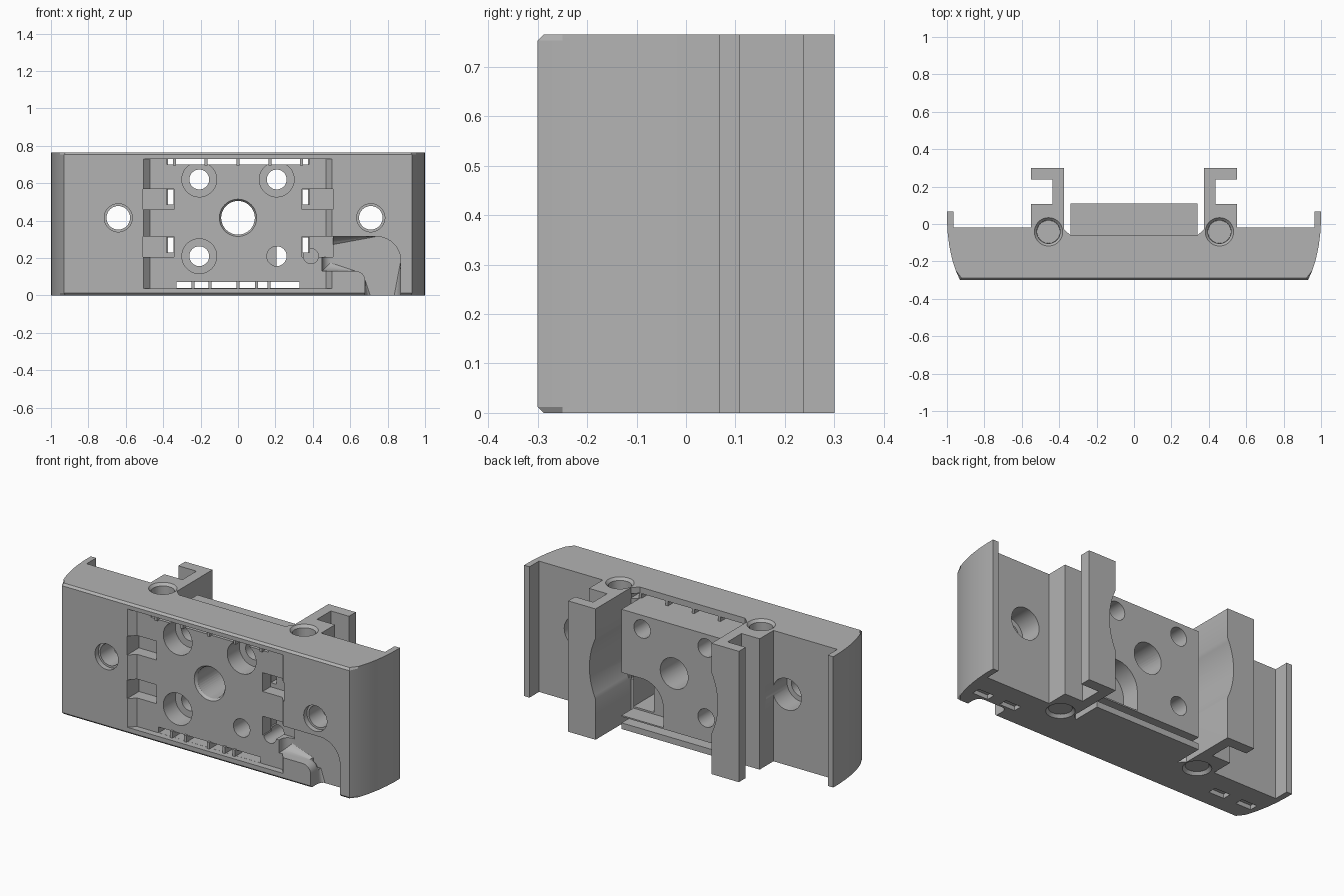
import bpy, bmesh, math
from mathutils import Matrix, Vector

cube = bpy.data.objects.get("Cube")
if cube:
    bpy.data.objects.remove(cube, do_unlink=True)

H = 0.765      # overall height
MID = 0.415    # height of the central bore

grey = bpy.data.materials.new("plain grey")
grey.use_nodes = True
grey.diffuse_color = (0.45, 0.45, 0.45, 1)
grey.node_tree.nodes["Principled BSDF"].inputs["Base Color"].default_value = (0.45, 0.45, 0.45, 1)


def finish(name, bm):
    bmesh.ops.recalc_face_normals(bm, faces=bm.faces)
    mesh = bpy.data.meshes.new(name)
    bm.to_mesh(mesh)
    bm.free()
    mesh.materials.append(grey)
    ob = bpy.data.objects.new(name, mesh)
    bpy.context.collection.objects.link(ob)
    return ob


def box(name, x0, x1, y0, y1, z0, z1):
    bm = bmesh.new()
    bmesh.ops.create_cube(bm, size=1)
    for v in bm.verts:
        v.co = Vector(((x0 + x1) / 2 + v.co.x * (x1 - x0),
                       (y0 + y1) / 2 + v.co.y * (y1 - y0),
                       (z0 + z1) / 2 + v.co.z * (z1 - z0)))
    return finish(name, bm)


def rod(name, start, end, r0, r1=None, sides=48):
    """Cylinder or cone between two points."""
    a, b = Vector(start), Vector(end)
    bm = bmesh.new()
    turn = (b - a).to_track_quat('Z', 'Y').to_matrix().to_4x4()
    bmesh.ops.create_cone(bm, cap_ends=True, segments=sides, radius1=r0,
                          radius2=r0 if r1 is None else r1, depth=(b - a).length,
                          matrix=Matrix.Translation((a + b) / 2) @ turn)
    return finish(name, bm)


def prism(name, points, low, high, axis='Z', bevel=0, far_bevel=0):
    """Extrude an outline along Z or Y, optionally rounding its end edges."""
    def place(p, h):
        return (p[0], p[1], h) if axis == 'Z' else (p[0], h, p[1])
    bm = bmesh.new()
    a = [bm.verts.new(place(p, low)) for p in points]
    b = [bm.verts.new(place(p, high)) for p in points]
    bm.faces.new(a)
    far = bm.faces.new(b)
    n = len(points)
    for i in range(n):
        bm.faces.new((a[i], a[(i + 1) % n], b[(i + 1) % n], b[i]))
    if bevel:
        ends = [e for e in bm.edges if abs(e.verts[0].co.z - e.verts[1].co.z) < 1e-6
                and min(v.co.y for v in e.verts) < -0.021]
        bmesh.ops.bevel(bm, geom=ends, offset=bevel, segments=1, affect='EDGES')
    if far_bevel:
        bmesh.ops.bevel(bm, geom=list(far.edges), offset=far_bevel, segments=5,
                        profile=0.5, affect='EDGES')
    return finish(name, bm)


def arc(cx, cy, r, a0, a1, steps=10):
    return [(cx + r * math.cos(math.radians(a0 + (a1 - a0) * i / steps)),
             cy + r * math.sin(math.radians(a0 + (a1 - a0) * i / steps)))
            for i in range(steps + 1)]


def combine(target, tool, how):
    m = target.modifiers.new(how, 'BOOLEAN')
    m.object, m.operation, m.solver = tool, how, 'EXACT'
    bpy.context.view_layer.objects.active = target
    bpy.ops.object.modifier_apply(modifier=m.name)
    bpy.data.objects.remove(tool, do_unlink=True)


def cut(target, tool):
    combine(target, tool, 'DIFFERENCE')


# Main housing: bowed ends with thin rear lips
side = [(0.93, -0.3), (0.953, -0.25), (0.972, -0.19), (0.987, -0.12), (0.996, -0.05),
        (1.0, 0.02), (1.0, 0.068), (0.965, 0.068), (0.965, -0.02)]
outline = side + [(-x, y) for x, y in reversed(side)]
body = prism("housing", outline, 0, H, bevel=0.012)

# Shallow front pocket with sloping ends
pocket = [(-0.515, -0.31), (0.51, -0.31), (0.47, -0.262), (-0.47, -0.262)]
cut(body, prism("pocket_cutter", pocket, 0.038, 0.73))

# Trapezoid rear openings in the top and bottom walls
opening = [(-0.34, -0.06), (0.34, -0.06), (0.378, -0.025), (0.378, 0.1), (-0.378, 0.1), (-0.378, -0.025)]
cut(body, prism("rear_opening_cutter", opening, -0.1, 0.9))

# Through slots above and below the central block
cut(body, box("top_slot_cutter", -0.38, 0.38, -0.29, 0.05, 0.7, 0.7295))
cut(body, box("bottom_slot_cutter", -0.33, 0.33, -0.29, 0.05, 0.0385, 0.072))

# Clip recesses at the pocket ends, each with a through slot
for s in (-1, 1):
    for z0, z1 in ((0.46, 0.57), (0.205, 0.315)):
        xs = sorted((s * 0.343, s * 0.508))
        cut(body, box("clip_cutter", *xs, -0.4, -0.19, z0, z1))
        xs = sorted((s * 0.346, s * 0.381))
        cut(body, box("clip_slot_cutter", *xs, -0.4, 0.1, z0 + 0.025, z1 - 0.004))

# Cable channel curving from the pocket down to the lower edge
channel = ([(0.45, 0.315)] + arc(0.74, 0.185, 0.13, 90, 0) + [(0.87, -0.1), (0.68, -0.1)]
           + arc(0.63, 0.08, 0.05, 0, 90, 6) + [(0.45, 0.13)])
cut(body, prism("channel_cutter", channel, -0.4, -0.205, axis='Y', far_bevel=0.045))
cut(body, rod("cable_hole_cutter", (0.39, -0.3, 0.21), (0.39, -0.1, 0.21), 0.04))

# Central block and lower beam
block = box("central_block", -0.34, 0.34, -0.2, 0.11, 0.072, 0.7)
notch = [(0.36, 0.08), (0.36, 0.33), (0.207, 0.33)] + arc(0.207, 0.193, 0.137, 90, 180) + [(0.07, 0.08)]
combine(body, block, 'UNION')
cut(body, prism("notch_cutter", notch, 0.0, 0.2, axis='Y'))
cut(body, box("deep_notch_cutter", 0.207, 0.3395, -0.19, 0.05, 0.09, 0.32))
combine(body, box("lower_beam", -0.34, 0.34, -0.1, 0.11, 0.0, 0.036), 'UNION')

# Block bores: a large central one and four screw holes
cut(body, rod("bore_cutter", (0, -0.4, MID), (0, 0.2, MID), 0.09))
cut(body, rod("bore_rim_cutter", (0, -0.28, MID), (0, -0.245, MID), 0.112, 0.088))
for x, z in ((-0.207, 0.62), (0.207, 0.62), (-0.207, 0.21)):
    cut(body, rod("screw_cutter", (x, -0.4, z), (x, 0.2, z), 0.053))
    cut(body, rod("counterbore_cutter", (x, -0.4, z), (x, -0.15, z), 0.093))
cut(body, rod("blind_screw_cutter", (0.207, -0.4, 0.21), (0.207, -0.1, 0.21), 0.053))

# Hooked rear rails, scooped around the central bore
for s, name in ((1, "left_rail"), (-1, "right_rail")):
    plan = [(0.375, -0.03), (0.375, 0.3), (0.552, 0.3), (0.552, 0.237), (0.435, 0.237),
            (0.435, 0.108), (0.552, 0.108), (0.552, -0.04), (0.42, -0.04)]
    rail = prism(name, [(s * x, y) for x, y in plan], 0, H)
    cut(rail, rod("scoop_cutter", (0, -0.01, MID), (0, 0.4, MID), 0.415, sides=96))
    combine(body, rail, 'UNION')
    # Vertical bores with chamfered mouths
    x, y = s * 0.457, -0.042
    cut(body, rod("rail_bore_cutter", (x, y, -0.1), (x, y, 0.9), 0.062))
    cut(body, rod("top_mouth_cutter", (x, y, H - 0.016), (x, y, H + 0.01), 0.061, 0.085))
    cut(body, rod("bottom_mouth_cutter", (x, y, -0.01), (x, y, 0.016), 0.085, 0.061))

# Side mounting holes, wider at the back
for x in (-0.64, 0.71):
    cut(body, rod("mount_cutter", (x, -0.4, MID), (x, 0.05, MID), 0.063))
    cut(body, rod("mount_rim_cutter", (x, -0.4, MID), (x, -0.27, MID), 0.075))
    cut(body, rod("mount_back_cutter", (x, -0.15, MID), (x, 0.05, MID), 0.092))

# Small pockets in the underside
for x in (-0.89, -0.71, 0.69, 0.87):
    cut(body, box("foot_pocket_cutter", x - 0.05, x + 0.05, -0.19, -0.14, -0.1, 0.025))

# Thin ribs bridging the slots
for x in (-0.34, -0.17, 0, 0.17, 0.34):
    box("upper_rib", x - 0.008, x + 0.008, -0.275, -0.065, 0.695, 0.735)
for x in (-0.24, -0.15, 0, 0.1, 0.165):
    box("lower_rib", x - 0.008, x + 0.008, -0.275, -0.065, 0.033, 0.077)

# Smooth the curved walls, keep the machined edges crisp
bpy.ops.object.select_all(action='DESELECT')
body.select_set(True)
bpy.context.view_layer.objects.active = body
bpy.ops.object.shade_smooth_by_angle(angle=math.radians(25))
